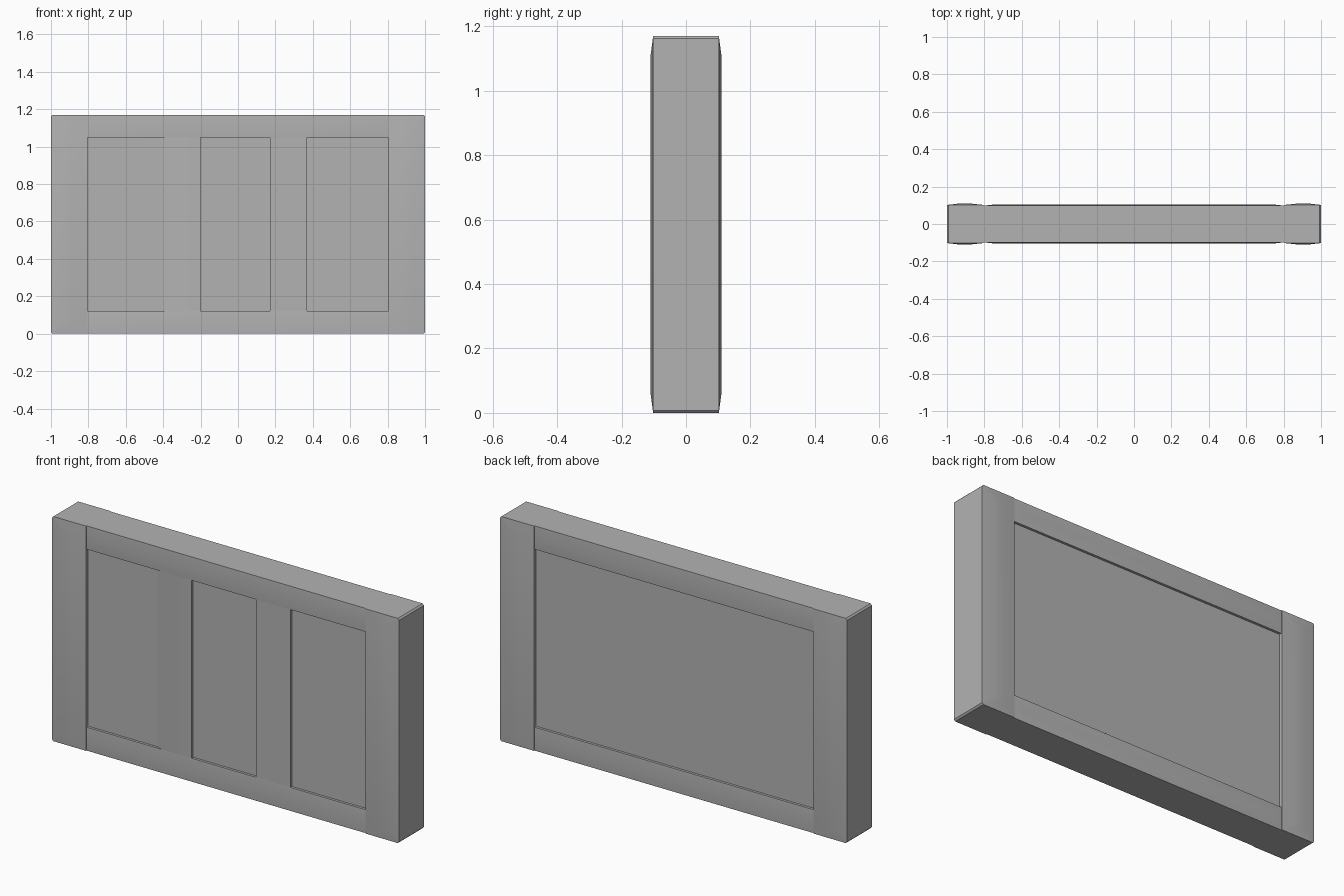
import bpy
import bmesh

if "Cube" in bpy.data.objects:
    bpy.data.objects.remove(bpy.data.objects["Cube"], do_unlink=True)

grey = bpy.data.materials.new("plain grey")
grey.use_nodes = True
grey.diffuse_color = (0.45, 0.45, 0.45, 1)
grey.node_tree.nodes["Principled BSDF"].inputs["Base Color"].default_value = grey.diffuse_color

HEIGHT = 1.17
INNER = 0.805      # inner face of the posts
RAIL = 0.122       # rail height
CHAMFER = 0.008


def finish(name, bm):
    bmesh.ops.recalc_face_normals(bm, faces=bm.faces)
    mesh = bpy.data.meshes.new(name)
    bm.to_mesh(mesh)
    bm.free()
    mesh.materials.append(grey)
    obj = bpy.data.objects.new(name, mesh)
    bpy.context.collection.objects.link(obj)
    bpy.ops.object.select_all(action='DESELECT')
    obj.select_set(True)
    bpy.context.view_layer.objects.active = obj
    bpy.ops.object.shade_smooth_by_angle()
    return obj


def cushion(name, outline, edge_y, crown, crown_y):
    """Solid with an xz outline whose front and back swell to a crown."""
    bm = bmesh.new()
    for side in (-1, 1):
        for x, z in outline:
            bm.verts.new((x, side * edge_y, z))
        for x, z in crown:
            bm.verts.new((x, side * crown_y, z))
    bmesh.ops.convex_hull(bm, input=bm.verts)
    bmesh.ops.dissolve_limit(bm, angle_limit=0.001, verts=bm.verts, edges=bm.edges)
    return finish(name, bm)


def prism(name, section, z0, z1):
    """Vertical prism from an xy section."""
    bm = bmesh.new()
    face = bm.faces.new([bm.verts.new((x, y, z0)) for x, y in section])
    grown = bmesh.ops.extrude_face_region(bm, geom=[face])["geom"]
    bmesh.ops.translate(bm, vec=(0, 0, z1 - z0),
                        verts=[v for v in grown if isinstance(v, bmesh.types.BMVert)])
    return finish(name, bm)


# Side posts with softly swollen faces and chamfered outer corners
for name, s in (("left_post", 1), ("right_post", -1)):
    outline = [(s * INNER, 0), (s * INNER, HEIGHT),
               (s * (1 - CHAMFER), HEIGHT), (s, HEIGHT - CHAMFER),
               (s, CHAMFER), (s * (1 - CHAMFER), 0)]
    crown = [(s * x, z) for x in (0.88, 0.93) for z in (0.06, HEIGHT - 0.06)]
    cushion(name, outline, 0.102, crown, 0.11)

# Top and bottom rails with a ridge along the middle
for name, z in (("bottom_rail", 0), ("top_rail", HEIGHT - RAIL)):
    outline = [(x, z + h) for x in (-INNER, INNER) for h in (0, RAIL)]
    crown = [(x, z + RAIL / 2) for x in (-0.74, 0.74)]
    cushion(name, outline, 0.098, crown, 0.105)

# Recessed panel, open to both faces
PANEL_Y = 0.085
prism("panel", [(-INNER, -PANEL_Y), (INNER, -PANEL_Y), (INNER, PANEL_Y), (-INNER, PANEL_Y)],
      RAIL, HEIGHT - RAIL)

# Upright slats on the front; the first one eases into the panel on one side
for name, x0, x1, ease in (("right_slat", -0.37, -0.2, 0.035), ("left_slat", 0.172, 0.37, 0)):
    prism(name, [(x0 - ease, -PANEL_Y), (x0, -0.098), (x1, -0.098), (x1, -PANEL_Y)],
          RAIL, HEIGHT - RAIL)
